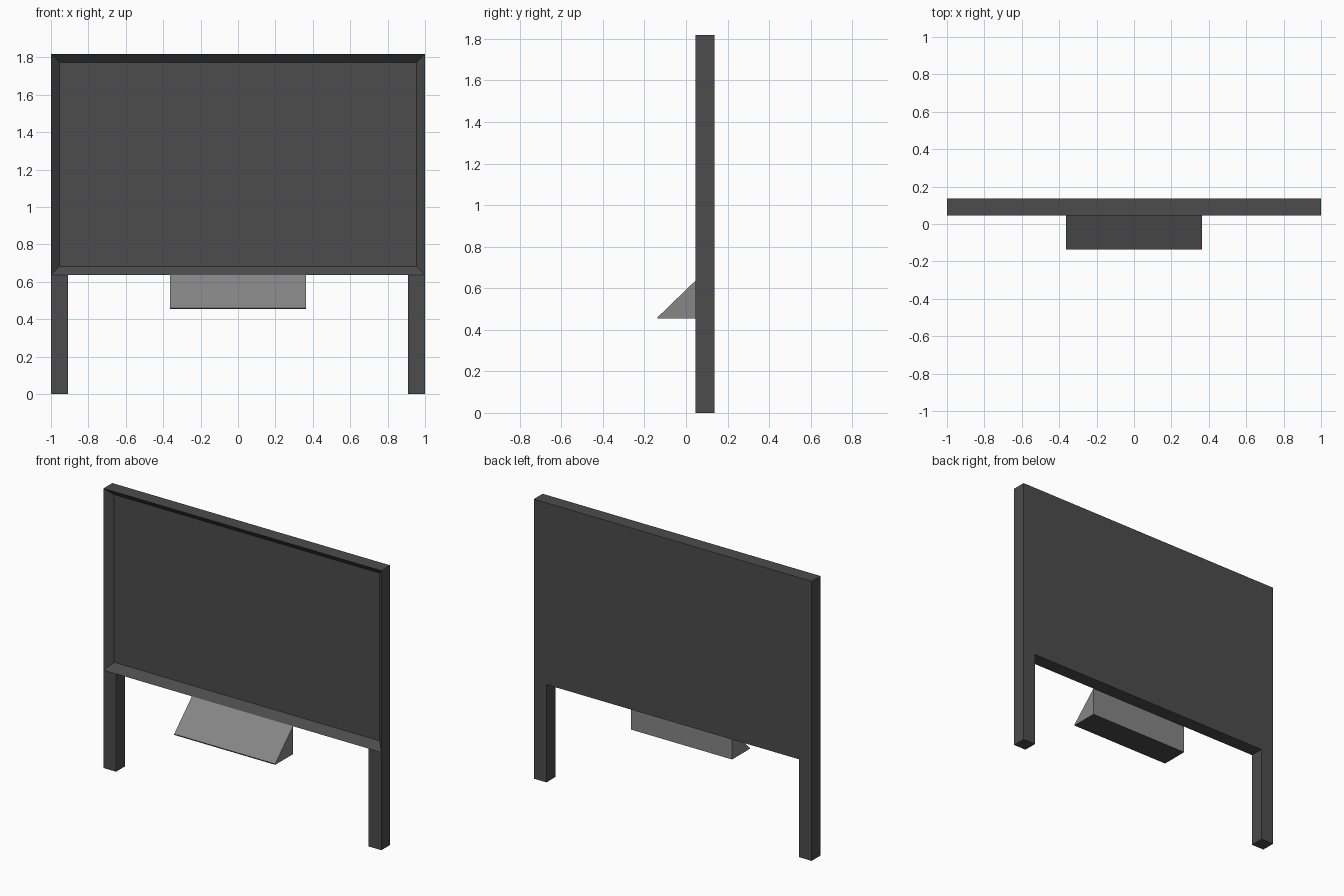
import bpy, bmesh
from mathutils import Matrix, Vector

cube = bpy.data.objects.get("Cube")
if cube:
    bpy.data.objects.remove(cube, do_unlink=True)

U = 1 / 11                      # post thickness, the module of the design
FRONT, BACK = 0.5 * U, 1.5 * U  # board depth range
LIP = 0.006


def material(name, value):
    mat = bpy.data.materials.new(name)
    mat.use_nodes = True
    colour = (value, value, value, 1)
    mat.diffuse_color = colour
    mat.node_tree.nodes["Principled BSDF"].inputs["Base Color"].default_value = colour
    return mat


def finish(name, bm, mats):
    bmesh.ops.recalc_face_normals(bm, faces=bm.faces)
    mesh = bpy.data.meshes.new(name)
    bm.to_mesh(mesh)
    bm.free()
    for mat in mats:
        mesh.materials.append(mat)
    obj = bpy.data.objects.new(name, mesh)
    bpy.context.collection.objects.link(obj)
    return obj


dark = material("dark grey", 0.072)
light = material("mid grey", 0.24)

# Board: a box with a framed recess in the front
bottom, top = 7 * U, 20 * U
bm = bmesh.new()
size = Matrix.Diagonal((2, BACK - FRONT, top - bottom, 1))
place = Matrix.Translation((0, (FRONT + BACK) / 2, (bottom + top) / 2))
bmesh.ops.create_cube(bm, size=1, matrix=place @ size)
bm.normal_update()
front = [f for f in bm.faces if f.normal.y < -0.9]
bmesh.ops.inset_individual(bm, faces=front, thickness=U / 2, use_even_offset=True)
bmesh.ops.translate(bm, verts=front[0].verts, vec=(0, U / 2, 0))

# Legs: pulled down from the two ends of the underside
for side in (-1, 1):
    bmesh.ops.bisect_plane(bm, geom=bm.verts[:] + bm.edges[:] + bm.faces[:],
                           plane_co=(side * (1 - U), 0, 0), plane_no=(1, 0, 0))
ends = [f for f in bm.faces
        if all(abs(v.co.z - bottom) < 1e-4 for v in f.verts)
        and abs(f.calc_center_median().x) > 1 - U]
feet = bmesh.ops.extrude_discrete_faces(bm, faces=ends)["faces"]
for foot in feet:
    bmesh.ops.translate(bm, verts=foot.verts, vec=(0, 0, -bottom))
bmesh.ops.dissolve_limit(bm, angle_limit=0.01, verts=bm.verts, edges=bm.edges)
finish("board_with_legs", bm, [dark])

# Tray: a wedge hung below the board, with a dark base and front lip
bm = bmesh.new()
base, tip = 5 * U, FRONT - 2 * U
profile = [(FRONT, base), (tip, base), (tip, base + LIP), (FRONT, bottom)]
half = 4 * U
end = bm.faces.new([bm.verts.new((-half, y, z)) for y, z in profile])
new = bmesh.ops.extrude_face_region(bm, geom=[end], use_keep_orig=True)["geom"]
bmesh.ops.translate(bm, verts=[g for g in new if isinstance(g, bmesh.types.BMVert)],
                    vec=Vector((2 * half, 0, 0)))
bmesh.ops.recalc_face_normals(bm, faces=bm.faces)
for f in bm.faces:
    f.material_index = 1 if f.normal.z < -0.9 or f.normal.y < -0.9 else 0
finish("wedge_tray", bm, [light, dark])
